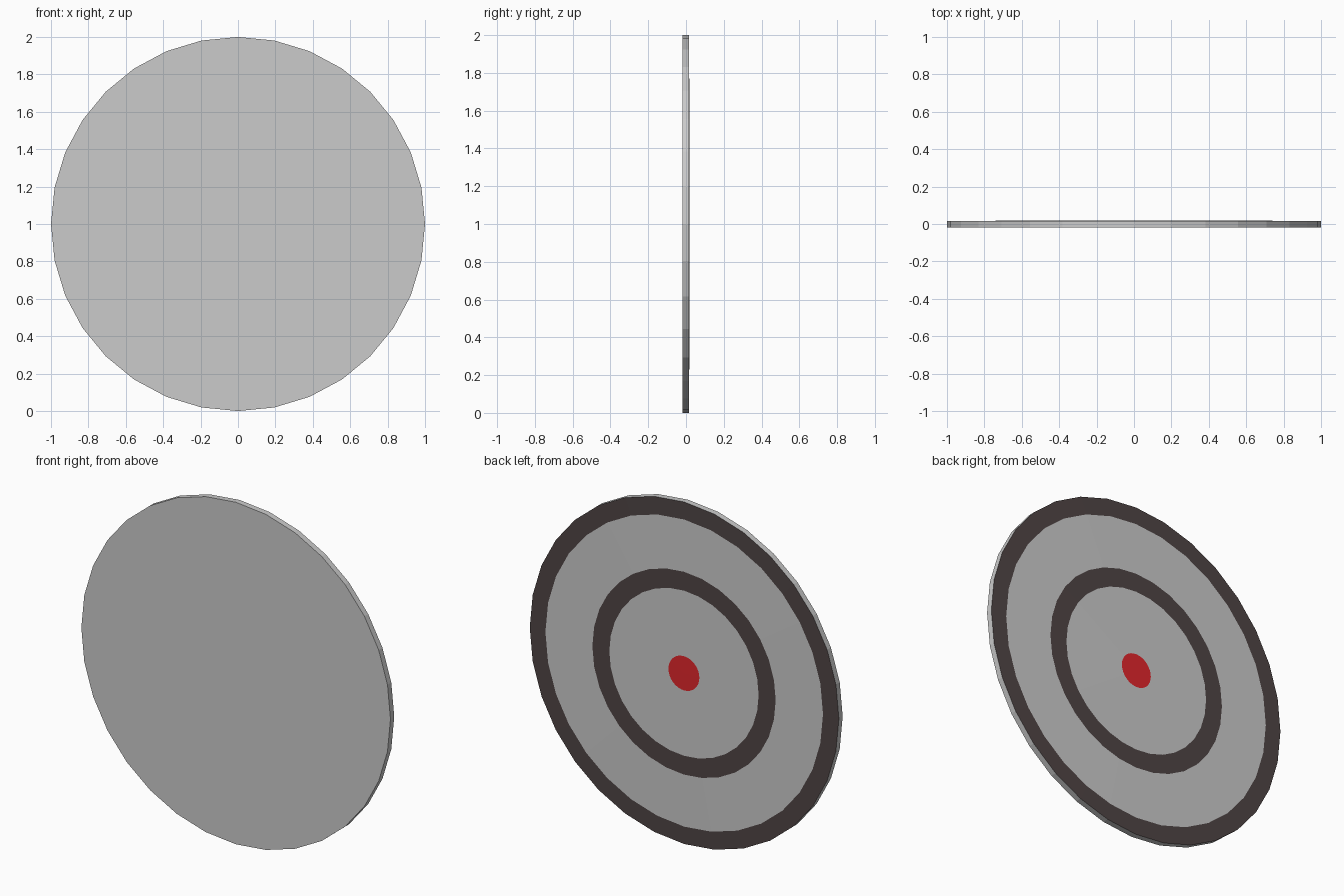
import bpy
import bmesh
from math import sin, cos, tau

if "Cube" in bpy.data.objects:
    bpy.data.objects.remove(bpy.data.objects["Cube"])

SIDES = 32


def material(name, rgb):
    mat = bpy.data.materials.new(name)
    mat.diffuse_color = (*rgb, 1)
    mat.use_nodes = True
    mat.node_tree.nodes["Principled BSDF"].inputs["Base Color"].default_value = mat.diffuse_color
    return mat


def lathe(name, profile, mat=None):
    """Spin (radius, y) points about the horizontal axis through z = 1."""
    bm = bmesh.new()
    rings = []
    for r, y in profile:
        if r == 0:
            rings.append([bm.verts.new((0, y, 1))] * SIDES)
        else:
            rings.append([bm.verts.new((r * sin(tau * i / SIDES), y,
                                        1 + r * cos(tau * i / SIDES)))
                          for i in range(SIDES)])
    for a, b in zip(rings, rings[1:]):
        for i in range(SIDES):
            j = (i + 1) % SIDES
            quad = [a[i], b[i], b[j], a[j]]
            bm.faces.new(list(dict.fromkeys(quad)))
    mesh = bpy.data.meshes.new(name)
    bm.to_mesh(mesh)
    bm.free()
    obj = bpy.data.objects.new(name, mesh)
    bpy.context.collection.objects.link(obj)
    if mat:
        mesh.materials.append(mat)
    return obj


dark = material("dark_paint", (0.08, 0.06, 0.06))
red = material("red_paint", (0.75, 0.02, 0.025))

# Slightly domed target face: (radius, y) where the colour changes
edge, p1, p2, p3, p4, mid = [(1, 0.0155), (0.898, 0.0165), (0.593, 0.0182),
                             (0.483, 0.0186), (0.1, 0.0194), (0, 0.0195)]

# Flat front and rim
lathe("board_shell", [(0, -0.0195), (1, -0.0195), edge])
# Concentric bands on the back
lathe("outer_ring", [edge, p1], dark)
lathe("outer_field", [p1, p2])
lathe("inner_ring", [p2, p3], dark)
lathe("inner_field", [p3, p4])
lathe("bullseye", [p4, mid], red)
